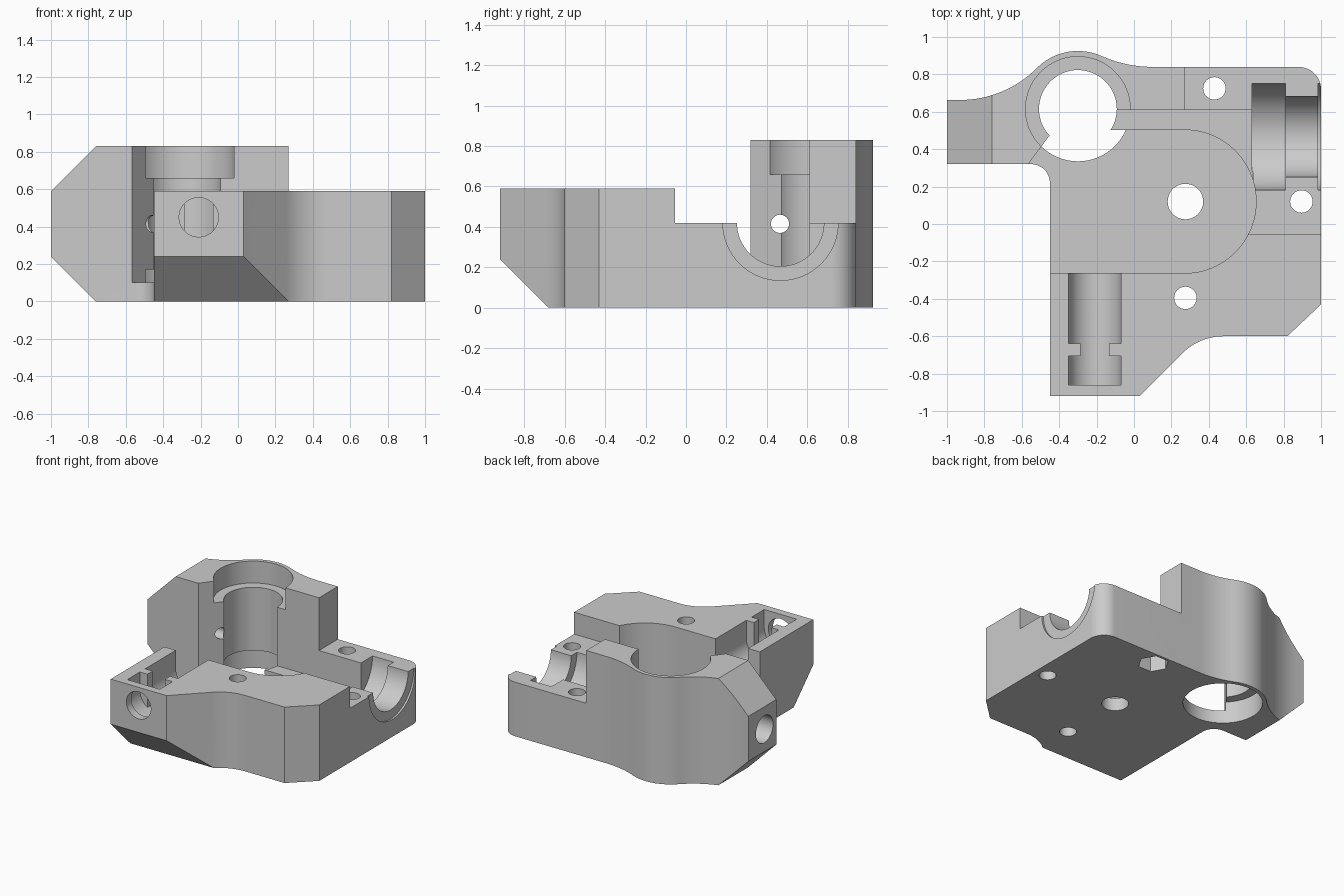
import bpy, bmesh
from math import sin, cos, radians

if "Cube" in bpy.data.objects:
    bpy.data.objects.remove(bpy.data.objects["Cube"])

grey = bpy.data.materials.new("plain_grey")
grey.use_nodes = True
colour = (0.6, 0.6, 0.6, 1)
grey.diffuse_color = colour
grey.node_tree.nodes["Principled BSDF"].inputs["Base Color"].default_value = colour


def arc(u, v, r, start, end, n=16):
    angles = [radians(start + (end - start) * i / n) for i in range(n + 1)]
    return [(u + r * cos(a), v + r * sin(a)) for a in angles]


def circle(u, v, r, n=64):
    return arc(u, v, r, 0, 360, n)[:-1]


def rect(u0, u1, v0, v1):
    return [(u0, v0), (u1, v0), (u1, v1), (u0, v1)]


def prism(name, points, axis, lo, hi):
    """Extrude a 2D profile along one axis."""
    place = {"x": lambda u, v, w: (w, u, v),
             "y": lambda u, v, w: (u, w, v),
             "z": lambda u, v, w: (u, v, w)}[axis]
    bm = bmesh.new()
    ends = [[bm.verts.new(place(u, v, w)) for u, v in points] for w in (lo, hi)]
    bm.faces.new(ends[0])
    bm.faces.new(ends[1])
    for i in range(len(points)):
        j = (i + 1) % len(points)
        bm.faces.new((ends[0][i], ends[0][j], ends[1][j], ends[1][i]))
    bmesh.ops.recalc_face_normals(bm, faces=bm.faces)
    mesh = bpy.data.meshes.new(name)
    bm.to_mesh(mesh)
    bm.free()
    mesh.materials.append(grey)
    ob = bpy.data.objects.new(name, mesh)
    bpy.context.collection.objects.link(ob)
    return ob


# Housing blank: the full outline at full height
bore = (-0.3, 0.615)
outline = [(-0.45, -0.92), (0.03, -0.92)]
outline += arc(0.48, -0.914, 0.314, 135, 90)
outline += [(0.82, -0.6), (1, -0.43)]
outline += arc(0.88, 0.72, 0.12, 0, 90)
outline += arc(0.1, 1.51, 0.67, 270, 246)
outline += arc(*bore, 0.31, 66, 135, 24)[1:]
outline += arc(-0.93, 1.241, 0.578, 315, 270)[1:]
outline += [(-1, 0.663), (-1, 0.32)]
outline += arc(-0.55, 0.22, 0.1, 90, 0)
housing = prism("housing", outline, "z", 0, 0.83)
bpy.context.view_layer.objects.active = housing


def cut(points, axis, lo, hi):
    cutter = prism("cutter", points, axis, lo, hi)
    cutter.hide_render = True
    mod = housing.modifiers.new("cut", "BOOLEAN")
    mod.operation = "DIFFERENCE"
    mod.solver = "EXACT"
    mod.object = cutter
    bpy.ops.object.modifier_apply(modifier=mod.name)
    mesh = cutter.data
    bpy.data.objects.remove(cutter)
    bpy.data.meshes.remove(mesh)


# Upper levels: front deck and lower right deck
slant = [(-0.35, 0.61), (-0.573, 0.31)]
cut([(-2, -2), (2, -2), (2, 0.61)] + slant + [(-2, 0.31)], "z", 0.59, 2)
cut(rect(0.27, 2, -0.055, 2), "z", 0.42, 2)

# Rounded gear pocket, open to the side, and the shelf behind it
cut(arc(0.27, 0.12, 0.383, -90, 90, 48) + [(-0.3, 0.503)] + slant
    + [(-2, 0.31), (-2, -0.263)], "z", 0.1, 2)
cut(rect(-0.3, 0.635, 0.21, 0.61), "z", 0.205, 2)

# Large vertical bore with a counterbore at each end
cut(circle(*bore, 0.208), "z", -1, 2)
cut(circle(*bore, 0.28), "z", 0.66, 2)
cut(circle(*bore, 0.28), "z", -1, 0.17)

# Half-round bearing seat on the right deck
for r, lo, hi in ((0.285, 0.63, 0.81), (0.215, 0.7, 1.2), (0.285, 0.985, 1.2)):
    cut(circle(0.467, 0.42, r), "x", lo, hi)

# Stepped slot in the front arm, with its round front hole
wide = arc(-0.21, 0.45, 0.14, 180, 360, 32) + [(-0.07, 1), (-0.35, 1)]
neck = arc(-0.21, 0.45, 0.14, 237.6, 302.4, 12) + [(-0.135, 1), (-0.285, 1)]
cut(wide, "y", -0.64, -0.2)
cut(wide, "y", -0.86, -0.705)
cut(neck, "y", -0.75, -0.6)
cut(circle(-0.21, 0.45, 0.105), "y", -1.2, -0.8)

# Chamfers: under the front arm, above and below the side arm
cut([(-1.2, 0.52), (-0.4, -0.28), (-1.2, -0.28)], "x", -2, 2)
cut([(-1.2, 0.39), (-0.6, 0.99), (-1.2, 0.99)], "y", 0, 2)
cut([(-1.2, 0.44), (-0.6, -0.16), (-1.2, -0.16)], "y", 0, 2)

# Vertical screw holes, centre shaft hole and nut recess
for x, y, r in ((0.43, 0.725, 0.06), (0.895, 0.12, 0.06),
                (0.275, -0.395, 0.06), (0.275, 0.12, 0.095)):
    cut(circle(x, y, r, 40), "z", -1, 2)
cut(circle(0.43, 0.725, 0.11, 6), "z", -1, 0.12)

# Stepped hole through the side arm
cut(circle(0.465, 0.415, 0.105, 48), "x", -2, -0.7)
cut(circle(0.465, 0.415, 0.045, 32), "x", -1.5, -0.4)

# Smooth the round walls, keep edges sharp
for ob in bpy.context.selected_objects:
    ob.select_set(False)
housing.select_set(True)
bpy.ops.object.shade_smooth_by_angle(angle=radians(30))
